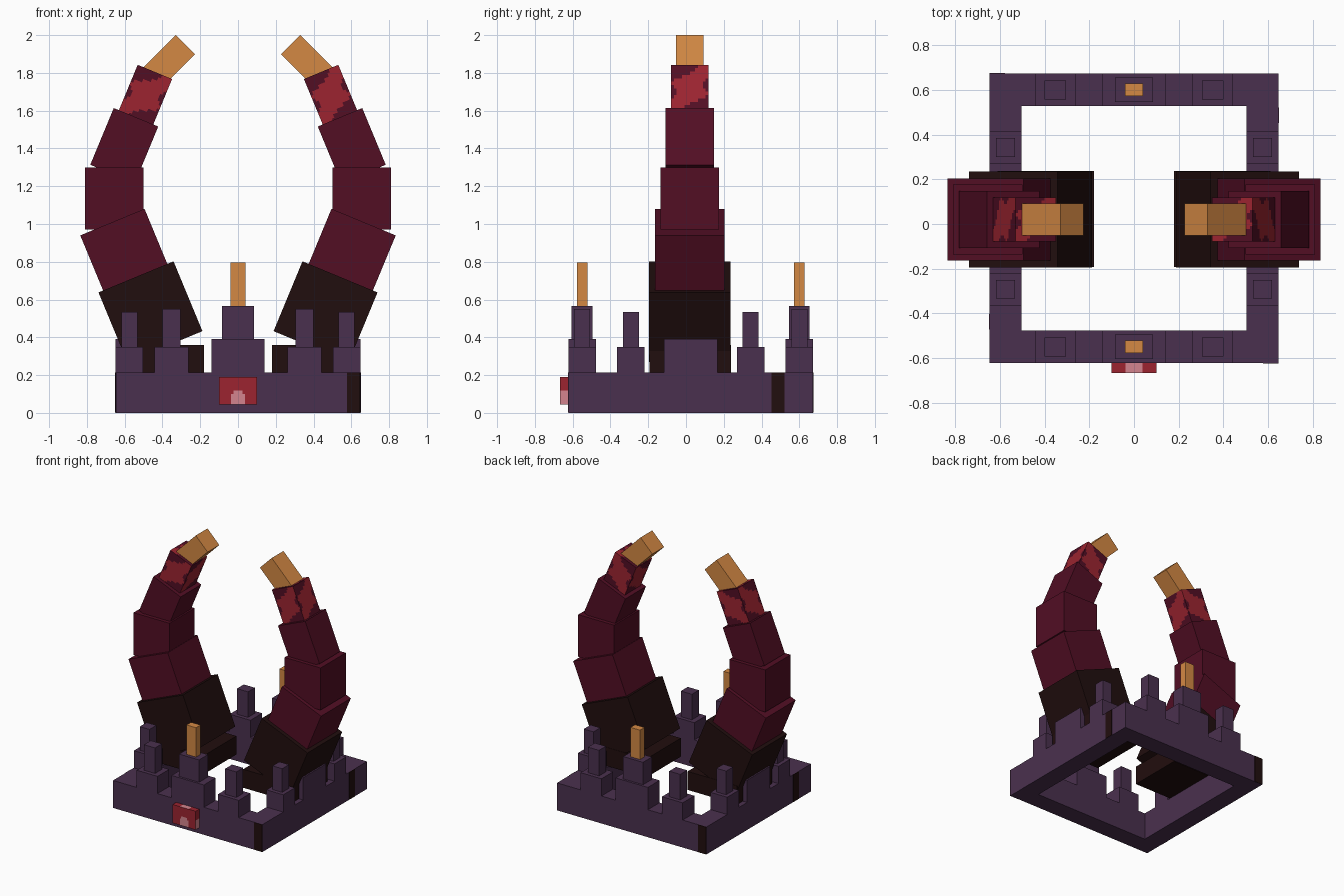
import bpy, bmesh
from math import radians, sin
from mathutils import Matrix, Vector

if "Cube" in bpy.data.objects:
    bpy.data.objects.remove(bpy.data.objects["Cube"], do_unlink=True)


def material(name, rgb):
    """Flat material from 8-bit display colour, stored as linear."""
    lin = [(c / 255 / 12.92) if c < 11 else ((c / 255 + 0.055) / 1.055) ** 2.4 for c in rgb]
    m = bpy.data.materials.new(name)
    m.use_nodes = True
    m.diffuse_color = (*lin, 1)
    bsdf = m.node_tree.nodes["Principled BSDF"]
    bsdf.inputs["Base Color"].default_value = (*lin, 1)
    bsdf.inputs["Roughness"].default_value = 0.9
    return m


PURPLE = material("purple stone", (74, 48, 78))
DARK = material("dark brown", (33, 14, 14))
MAROON = material("maroon", (82, 14, 36))
RED = material("bright red", (156, 36, 48))
PINK = material("pink", (212, 132, 142))
ORANGE = material("orange", (212, 137, 68))


def box(name, size, center, mats, tilt=0, cuts=0, rule=None):
    """Box tilted about y; an optional rule picks a material per face."""
    bm = bmesh.new()
    bmesh.ops.create_cube(bm, size=1)
    if cuts:
        bmesh.ops.subdivide_edges(bm, edges=bm.edges[:], cuts=cuts, use_grid_fill=True)
    if rule:
        for f in bm.faces:
            f.material_index = rule(f.calc_center_median(), f.normal)
    bmesh.ops.scale(bm, vec=size, verts=bm.verts)
    me = bpy.data.meshes.new(name)
    bm.to_mesh(me)
    bm.free()
    for m in mats:
        me.materials.append(m)
    ob = bpy.data.objects.new(name, me)
    ob.matrix_world = Matrix.Translation(center) @ Matrix.Rotation(tilt, 4, "Y")
    bpy.context.collection.objects.link(ob)
    return ob


def span(name, x, y, z, mat):
    """Axis-aligned box from its low and high limits."""
    lo, hi = Vector((x[0], y[0], z[0])), Vector((x[1], y[1], z[1]))
    return box(name, hi - lo, (lo + hi) / 2, [mat])


def block(name, cx, cy, wx, wy, z0, z1, mat=PURPLE):
    return span(name, (cx - wx / 2, cx + wx / 2), (cy - wy / 2, cy + wy / 2), (z0, z1), mat)


MID = 0.025      # middle of the ring in y
REACH = 0.575    # distance from the middle to a wall's centre line
WALL = 0.145
TOP = 0.215

# Front and back walls with gate towers, candles and battlements
for side, s in (("front", -1), ("back", 1)):
    y = MID + s * REACH
    block(side + "_wall", 0, y, 1.294, WALL, 0, TOP)
    block(side + "_tower_base", 0, y, 0.28, WALL, TOP, 0.39)
    block(side + "_tower", 0, y, 0.172, 0.11, 0.39, 0.565)
    block(side + "_candle", 0, y, 0.082, 0.056, 0.565, 0.795, ORANGE)
    for k in (-1, 1):
        block(side + "_battlement", k * 0.352, y, 0.18, WALL, TOP, 0.35)
        block(side + "_finial", k * 0.352, y, 0.096, 0.085, 0.35, 0.55)
    # dark painted corner strip
    block(side + "_corner_strip", -s * 0.612, y + s * WALL / 2, 0.07, 0.005, 0.001, TOP, DARK)

# Side walls with horn mounts and battlements
for side, s in (("left", 1), ("right", -1)):
    x = s * REACH
    block(side + "_wall", x, MID, WALL, 1.01, 0, TOP)
    block(side + "_horn_mount", x, MID, WALL, 0.285, TOP, 0.39)
    for k in (-1, 1):
        block(side + "_battlement", x, MID + k * 0.317, WALL, 0.145, TOP, 0.35)
        block(side + "_finial", x, MID + k * 0.317, 0.084, 0.085, 0.35, 0.535)
    block(side + "_corner_strip", x + s * WALL / 2, MID + s * 0.462, 0.005, 0.07, 0.001, TOP, DARK)


# Gate: red frame with a pink doorway that also colours its lower sides
def gate_rule(c, n):
    if abs(n.x) > 0.5:
        return int(c.z < 0)
    if abs(n.z) > 0.5:
        return int(abs(c.x) < 0.18)
    width = 0.18 if c.z < -0.1 else 0.1
    return int(abs(c.x) < width and c.z < 0)


box("gate", (0.2, 0.05, 0.145), (0, -0.642, 0.1175), [RED, PINK], cuts=15, rule=gate_rule)


# Mottled pattern: wavy diagonal red band across each face
def mottle_rule(c, n):
    u = c.y if abs(n.x) > 0.5 else c.x
    v = c.y if abs(n.z) > 0.5 else c.z
    return int(abs(u - v + 0.2 * sin(11 * v)) < 0.4)


# Horns: name, width, length, top centre x and z, outward tilt, colour
SEGMENTS = [
    ("horn_root", 0.43, 0.40, 0.54, 0.72, 22.5, DARK),
    ("horn_lower", 0.368, 0.40, 0.665, 1.01, 22.5, MAROON),
    ("horn_middle", 0.312, 0.33, 0.655, 1.30, 0, MAROON),
    ("horn_upper", 0.255, 0.325, 0.54, 1.565, -22.5, MAROON),
    ("horn_mottled", 0.197, 0.27, 0.44, 1.805, -22.5, None),
    ("horn_tip", 0.145, 0.26, 0.278, 1.95, -45, ORANGE),
]
for side, s in (("left", 1), ("right", -1)):
    block(side + "_horn_base", s * 0.395, 0.022, 0.43, 0.43, TOP, 0.36, DARK)
    for name, w, length, x, z, angle, mat in SEGMENTS:
        tilt = s * radians(angle)
        axis = Matrix.Rotation(tilt, 3, "Y") @ Vector((0, 0, 1))
        center = Vector((s * x, 0.02, z)) - axis * length / 2
        if mat:
            box(side + "_" + name, (w, w, length), center, [mat], tilt)
        else:
            box(side + "_" + name, (w, w, length), center, [MAROON, RED], tilt, 13, mottle_rule)
